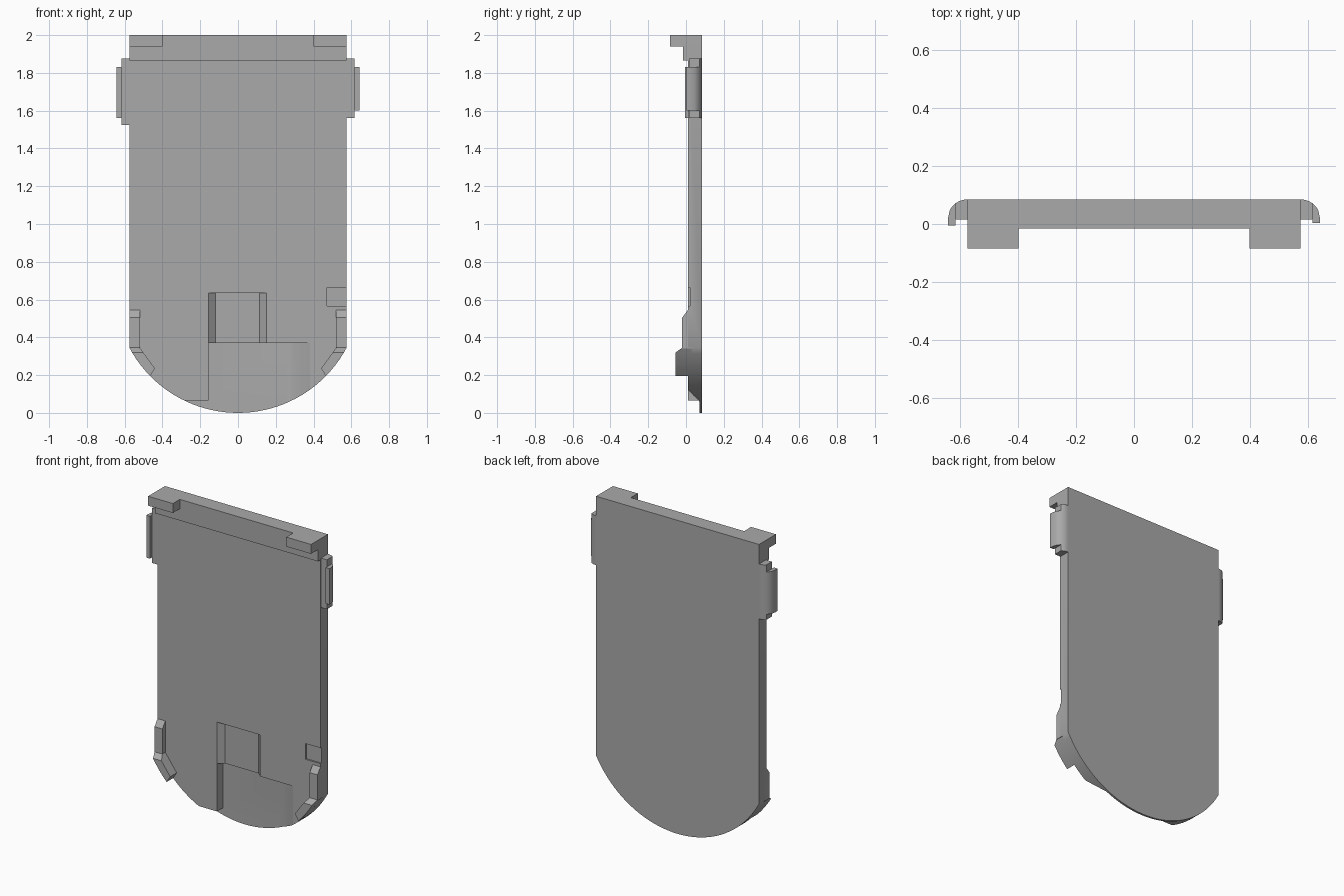
import bpy, bmesh, math

if "Cube" in bpy.data.objects:
    bpy.data.objects.remove(bpy.data.objects["Cube"], do_unlink=True)

grey = bpy.data.materials.new("plain grey")
grey.use_nodes = True
grey.diffuse_color = (0.4, 0.4, 0.4, 1)
grey.node_tree.nodes["Principled BSDF"].inputs["Base Color"].default_value = (0.4, 0.4, 0.4, 1)

BACK, FACE, FLOOR = 0.085, 0.01, 0.072
HALF, SHOULDER = 0.575, 0.345
RADIUS = (HALF ** 2 + SHOULDER ** 2) / (2 * SHOULDER)


def prism(name, points, axis, low, high):
    """Extrude a profile: (x, z) along y, (x, y) along z, or (y, z) along x."""
    place = {"x": lambda a, b, t: (t, a, b),
             "y": lambda a, b, t: (a, t, b),
             "z": lambda a, b, t: (a, b, t)}[axis]
    bm = bmesh.new()
    rings = [[bm.verts.new(place(a, b, t)) for a, b in points] for t in (low, high)]
    n = len(points)
    bm.faces.new(rings[0])
    bm.faces.new(rings[1][::-1])
    for i in range(n):
        j = (i + 1) % n
        bm.faces.new((rings[0][i], rings[1][i], rings[1][j], rings[0][j]))
    bmesh.ops.recalc_face_normals(bm, faces=bm.faces)
    mesh = bpy.data.meshes.new(name)
    bm.to_mesh(mesh)
    bm.free()
    mesh.materials.append(grey)
    obj = bpy.data.objects.new(name, mesh)
    bpy.context.collection.objects.link(obj)
    return obj


def box(name, x0, x1, y0, y1, z0, z1):
    return prism(name, [(x0, y0), (x1, y0), (x1, y1), (x0, y1)], "z", z0, z1)


def select(obj):
    bpy.ops.object.select_all(action="DESELECT")
    obj.select_set(True)
    bpy.context.view_layer.objects.active = obj


def combine(target, tool, operation="DIFFERENCE"):
    select(target)
    mod = target.modifiers.new("cut", "BOOLEAN")
    mod.operation, mod.solver, mod.object = operation, "EXACT", tool
    bpy.ops.object.modifier_apply(modifier=mod.name)
    bpy.data.objects.remove(tool, do_unlink=True)


def smooth(obj):
    select(obj)
    bpy.ops.object.shade_smooth_by_angle(angle=math.radians(30))


def rim(x):
    return RADIUS - math.sqrt(RADIUS ** 2 - x * x)


# Main panel with a round lower end
spread = math.asin(HALF / RADIUS)
outline = [(-HALF, 2), (HALF, 2)]
for i in range(41):
    a = spread * (1 - i / 20)
    outline.append((RADIUS * math.sin(a), RADIUS * (1 - math.cos(a))))
panel = prism("panel", outline, "y", FACE, BACK)

# Thumb pocket with slanted side walls
combine(panel, prism("pocket_cutter", [(-0.155, -0.1), (-0.155, FACE), (-0.12, 0.04),
                                       (0.115, 0.04), (0.15, FACE), (0.15, -0.1)], "z", 0.3, 0.635))

# Lower recess, easing up to the face on one side
ease = [(0.27 + 0.11 * t / 8, FLOOR - (FLOOR - FACE) * (t / 8) ** 1.2) for t in range(9)]
combine(panel, prism("recess_cutter", [(-0.155, -0.1), (-0.155, FLOOR)] + ease + [(0.38, -0.1)],
                     "z", -0.1, 0.37))
combine(panel, box("corner_cutter", -0.35, -0.15, -0.1, FLOOR, -0.1, 0.065))

# Shallow edge notch
combine(panel, box("notch_cutter", 0.47, 0.7, -0.1, 0.02, 0.565, 0.665))
smooth(panel)

# Top rail
box("top_rail", -HALF, HALF, -0.015, BACK, 1.865, 2)


def clip_arc(x):
    """Back surface of the rounded side clip."""
    return 0.02 + 0.065 * math.sqrt(max(0, 1 - ((x - HALF) / 0.068) ** 2))


for side, label, base_low, hook_low, tip in ((-1, "right", 1.525, 1.56, -0.005),
                                             (1, "left", 1.56, 1.6, 0.003)):
    # Corner block under the top edge
    xs = sorted((side * 0.4, side * HALF))
    box(label + "_corner_block", *xs, -0.085, 0.0, 1.94, 2)

    # Side clip: base and outer hook
    def curve(x0, x1, n=10):
        return [(side * x, clip_arc(x)) for x in (x1 + (x0 - x1) * i / n for i in range(n + 1))]
    base = [(side * 0.56, 0.015), (side * 0.617, 0.015)] + curve(HALF, 0.617) + [(side * 0.56, BACK)]
    smooth(prism(label + "_clip_base", base, "z", base_low, 1.875))
    inner = [(side * 0.58, 0.02), (side * 0.617, 0.02), (side * 0.617, tip), (side * 0.643, tip)]
    smooth(prism(label + "_clip_hook", inner + curve(HALF + 0.005, 0.643), "z", hook_low, 1.83))

    # Upright lower tab with a sloped top
    xs = sorted((side * 0.52, side * HALF))
    prism(label + "_lower_tab", [(0.03, 0.34), (-0.02, 0.34), (-0.02, 0.505), (FACE, 0.545),
                                 (0.03, 0.545)], "x", *xs)

    # Angled foot following the round rim, with a chamfered top
    outer = [(side * x, rim(x)) for x in (0.465, 0.49, 0.515, 0.54, 0.56, HALF)]
    foot = prism(label + "_angled_foot", outer + [(side * 0.52, SHOULDER), (side * 0.44, 0.235)],
                 "y", -0.055, 0.03)
    chamfer = prism("chamfer_cutter", [(-0.06, 0.3166), (-0.06, 0.4), (-0.02, 0.4), (-0.02, SHOULDER)],
                    "x", -1, 1)
    combine(foot, chamfer)
    smooth(foot)
